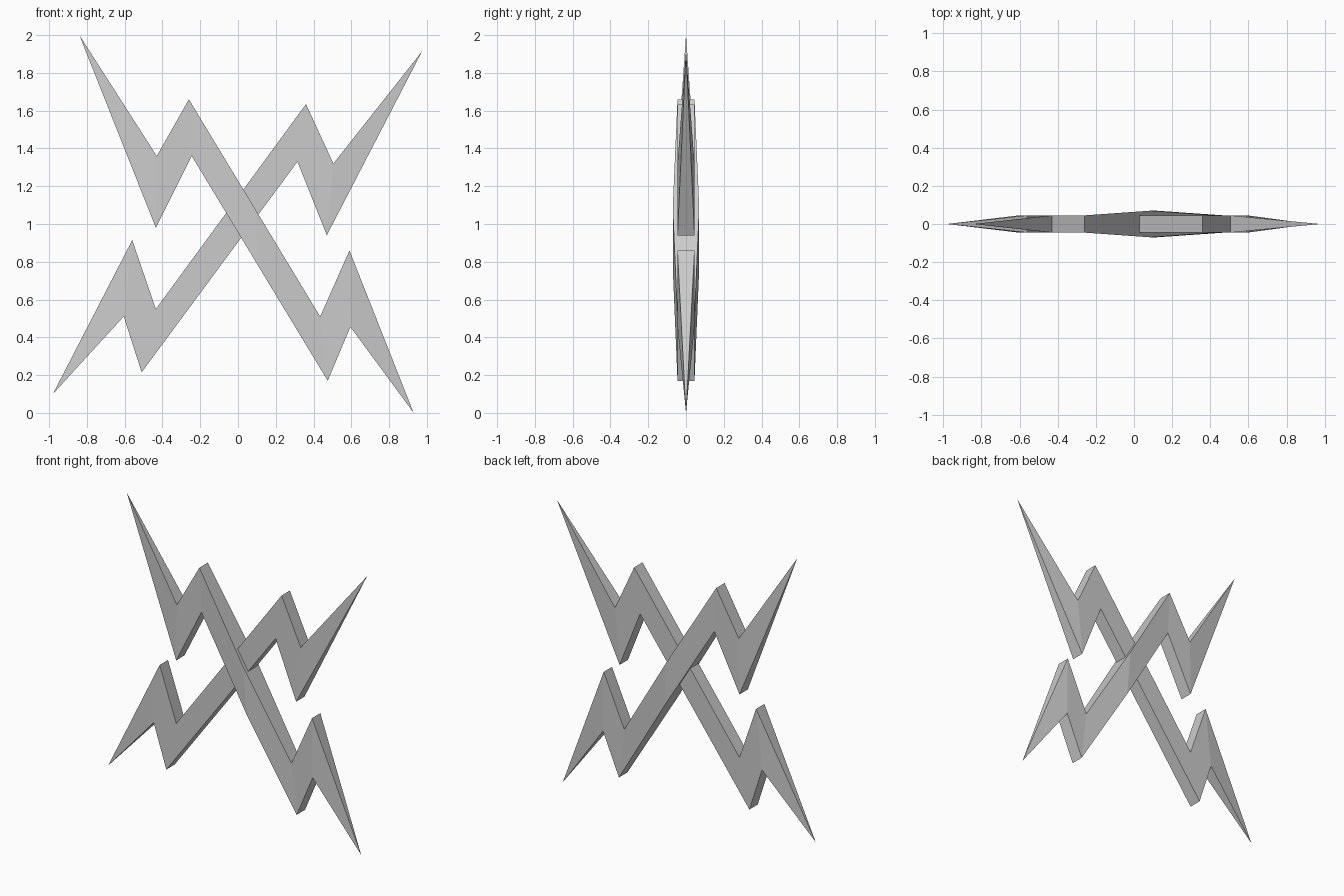
import bpy

if "Cube" in bpy.data.objects:
    bpy.data.objects.remove(bpy.data.objects["Cube"], do_unlink=True)

grey = bpy.data.materials.new("steel grey")
grey.use_nodes = True
colour = (0.6, 0.6, 0.6, 1)
grey.diffuse_color = colour
grey.node_tree.nodes["Principled BSDF"].inputs["Base Color"].default_value = colour

EDGE = 0.045  # half thickness at the corners


def make_bolt(name, start, pairs, end, bulge):
    """Zigzag bolt: pointed tips joined by rungs of (upper, lower) corners."""
    # Rung halfway along the long bar, where the bolt may swell
    middle = [((a[0] + b[0]) / 2, (a[1] + b[1]) / 2) for a, b in zip(pairs[1], pairs[2])]
    rungs = pairs[:2] + [middle] + pairs[2:]
    verts = [(start[0], 0, start[1])]
    for i, rung in enumerate(rungs):
        h = bulge if i == 2 else EDGE
        for y in (-h, h):
            verts += [(x, y, z) for x, z in rung]
    verts.append((end[0], 0, end[1]))

    # Each rung is a ring: front upper, front lower, back lower, back upper
    rings = [[1 + 4 * i + k for k in (0, 1, 3, 2)] for i in range(len(rungs))]
    last = len(verts) - 1
    faces = []
    for k in range(4):
        n = (k + 1) % 4
        faces.append((0, rings[0][k], rings[0][n]))
        for a, b in zip(rings, rings[1:]):
            faces.append((a[k], b[k], b[n], a[n]))
        faces.append((rings[-1][k], last, rings[-1][n]))

    mesh = bpy.data.meshes.new(name)
    mesh.from_pydata(verts, [], [f[::-1] for f in faces])
    mesh.materials.append(grey)
    bpy.context.collection.objects.link(bpy.data.objects.new(name, mesh))
    # Make the normals point outwards
    import bmesh
    bm = bmesh.new()
    bm.from_mesh(mesh)
    bmesh.ops.recalc_face_normals(bm, faces=bm.faces)
    bm.to_mesh(mesh)
    bm.free()


# Thick bolt, upper left to lower right
make_bolt("thick_bolt", (-0.84, 2.0),
          [[(-0.43, 1.36), (-0.435, 0.98)], [(-0.26, 1.66), (-0.245, 1.36)],
           [(0.435, 0.51), (0.475, 0.17)], [(0.59, 0.86), (0.595, 0.455)]],
          (0.93, 0.0), 0.07)

# Flat bolt, lower left to upper right
make_bolt("flat_bolt", (-0.98, 0.1),
          [[(-0.56, 0.915), (-0.605, 0.51)], [(-0.435, 0.55), (-0.51, 0.215)],
           [(0.36, 1.635), (0.315, 1.33)], [(0.505, 1.32), (0.47, 0.94)]],
          (0.975, 1.915), EDGE)
